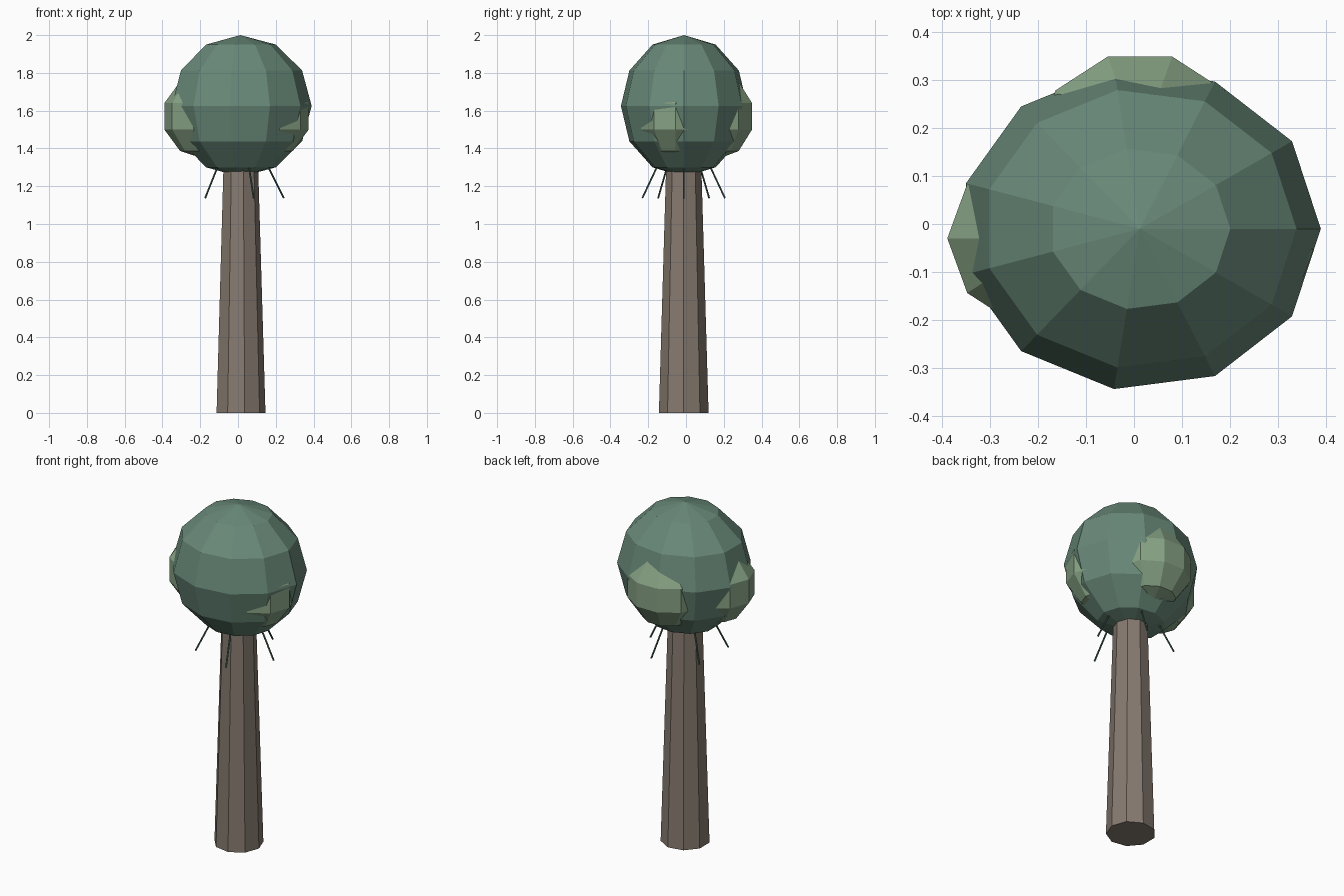
import bpy, bmesh
from math import sin, cos, pi, tau
from mathutils import Vector

if "Cube" in bpy.data.objects:
    bpy.data.objects.remove(bpy.data.objects["Cube"])


def material(name, rgb):
    m = bpy.data.materials.new(name)
    m.diffuse_color = (*rgb, 1)
    m.use_nodes = True
    m.node_tree.nodes["Principled BSDF"].inputs["Base Color"].default_value = m.diffuse_color
    return m


def lathe(name, profile, sides, center, mat, scale=(1, 1)):
    """Revolve (radius, z) points about z; first vertex faces +x. Zero radius makes a pole."""
    bm = bmesh.new()
    rings = []
    for r, z in profile:
        n = sides if r > 1e-6 else 1
        rings.append([bm.verts.new((r * scale[0] * cos(tau * i / sides),
                                    r * scale[1] * sin(tau * i / sides), z)) for i in range(n)])
    for a, b in zip(rings, rings[1:]):
        for i in range(sides):
            quad = [a[i % len(a)], a[(i + 1) % len(a)], b[(i + 1) % len(b)], b[i % len(b)]]
            bm.faces.new(list(dict.fromkeys(quad)))
    for ring in (rings[0], rings[-1]):
        if len(ring) > 1:
            bm.faces.new(ring)
    bmesh.ops.recalc_face_normals(bm, faces=bm.faces)
    mesh = bpy.data.meshes.new(name)
    bm.to_mesh(mesh)
    bm.free()
    mesh.materials.append(mat)
    ob = bpy.data.objects.new(name, mesh)
    ob.location = center
    bpy.context.collection.objects.link(ob)
    return ob


def ball(name, sides, rings, size, center, mat):
    rx, ry, rz = size
    profile = [(sin(pi * k / rings), -rz * cos(pi * k / rings)) for k in range(rings + 1)]
    return lathe(name, profile, sides, center, mat, (rx, ry))


bark = material("bark", (0.24, 0.195, 0.16))
leaf = material("leaf", (0.14, 0.25, 0.19))
light_leaf = material("light_leaf", (0.24, 0.36, 0.23))
twig = material("twig", (0.06, 0.12, 0.09))

CX, CY = 0.012, -0.012

# Tapered nine-sided trunk
lathe("trunk", [(0.1335, 0), (0.093, 1.36)], 9, (CX, CY, 0), bark)

# Main crown
ball("crown", 11, 6, (0.378, 0.338, 0.375), (CX, -0.01, 1.625), leaf)

# Lighter leaf clumps poking out of the crown
for side, x, y in (("left", -0.172, -0.03), ("back", 0.0125, 0.165), ("right", 0.156, -0.055)):
    ball("leaf_clump_" + side, 10, 5, (0.229, 0.204, 0.227), (x, y, 1.57), light_leaf)

# Thin twigs splaying down from under the crown
for i in range(5):
    out = Vector((cos(tau * i / 5), sin(tau * i / 5), 0))
    low = Vector((CX, CY, 1.137)) + out * 0.23
    high = Vector((CX, CY, 1.40)) + out * 0.10
    axis = high - low
    ob = lathe(f"twig_{i + 1}", [(0.005, 0), (0.005, axis.length)], 5, low, twig)
    ob.rotation_euler = axis.to_track_quat('Z', 'Y').to_euler()
